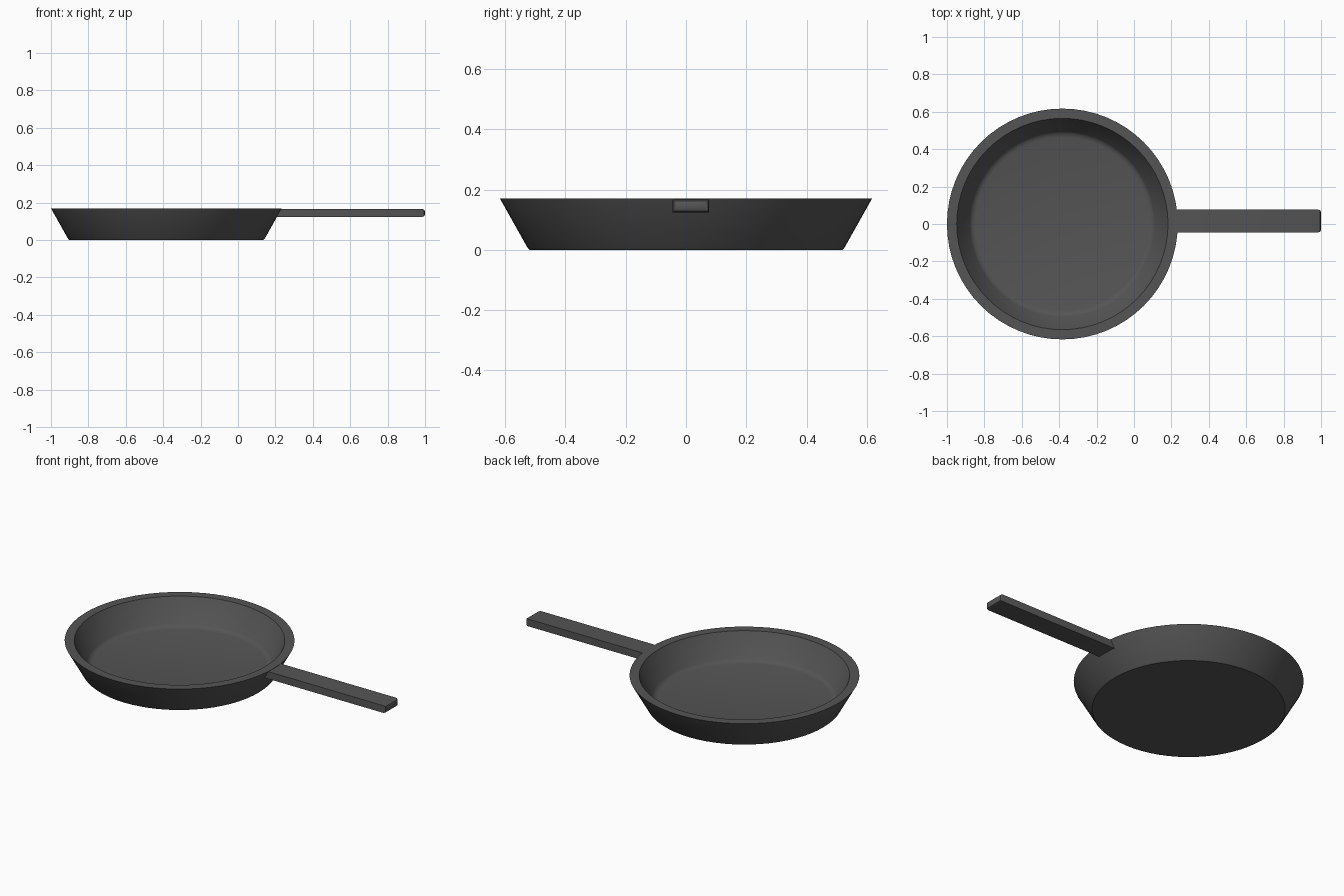
import bpy, bmesh, math

if "Cube" in bpy.data.objects:
    bpy.data.objects.remove(bpy.data.objects["Cube"])

SEGMENTS = 64
CENTRE_X = -0.383


def finish(bm, name, angle):
    bmesh.ops.recalc_face_normals(bm, faces=bm.faces)
    mesh = bpy.data.meshes.new(name)
    bm.to_mesh(mesh)
    bm.free()
    obj = bpy.data.objects.new(name, mesh)
    bpy.context.collection.objects.link(obj)
    bpy.ops.object.select_all(action='DESELECT')
    obj.select_set(True)
    bpy.context.view_layer.objects.active = obj
    bpy.ops.object.shade_smooth_by_angle(angle=math.radians(angle))
    mat = bpy.data.materials.get("dark_iron") or bpy.data.materials.new("dark_iron")
    mat.diffuse_color = (0.09, 0.09, 0.09, 1)
    mat.use_nodes = True
    mat.node_tree.nodes["Principled BSDF"].inputs["Base Color"].default_value = mat.diffuse_color
    mesh.materials.append(mat)
    return obj


# Pan body: (radius, height) from underside edge, over the rim, to the floor
profile = [(0.518, 0), (0.525, 0.006), (0.617, 0.17), (0.565, 0.17),
           (0.495, 0.038), (0.484, 0.027), (0.465, 0.022)]
bm = bmesh.new()
rings = []
for r, z in profile:
    rings.append([bm.verts.new((CENTRE_X + r * math.cos(2 * math.pi * i / SEGMENTS),
                                r * math.sin(2 * math.pi * i / SEGMENTS), z))
                  for i in range(SEGMENTS)])
for lower, upper in zip(rings, rings[1:]):
    for i in range(SEGMENTS):
        j = (i + 1) % SEGMENTS
        bm.faces.new((lower[i], lower[j], upper[j], upper[i]))
bm.faces.new(rings[0])
bm.faces.new(rings[-1])
finish(bm, "pan_body", 40)

# Handle: flat bar sunk into the wall, softened at its free end
x0, x1, y0, y1, z0, z1 = 0.19, 1.0, -0.045, 0.077, 0.124, 0.167
bm = bmesh.new()
bmesh.ops.create_cube(bm, size=1)
for v in bm.verts:
    v.co = (x1 if v.co.x > 0 else x0,
            y1 if v.co.y > 0 else y0,
            z1 if v.co.z > 0 else z0)
end_edges = [e for e in bm.edges if all(v.co.x > 0.9 for v in e.verts)]
bmesh.ops.bevel(bm, geom=end_edges, offset=0.015, segments=2, profile=0.5,
                affect='EDGES')
finish(bm, "handle", 30)
